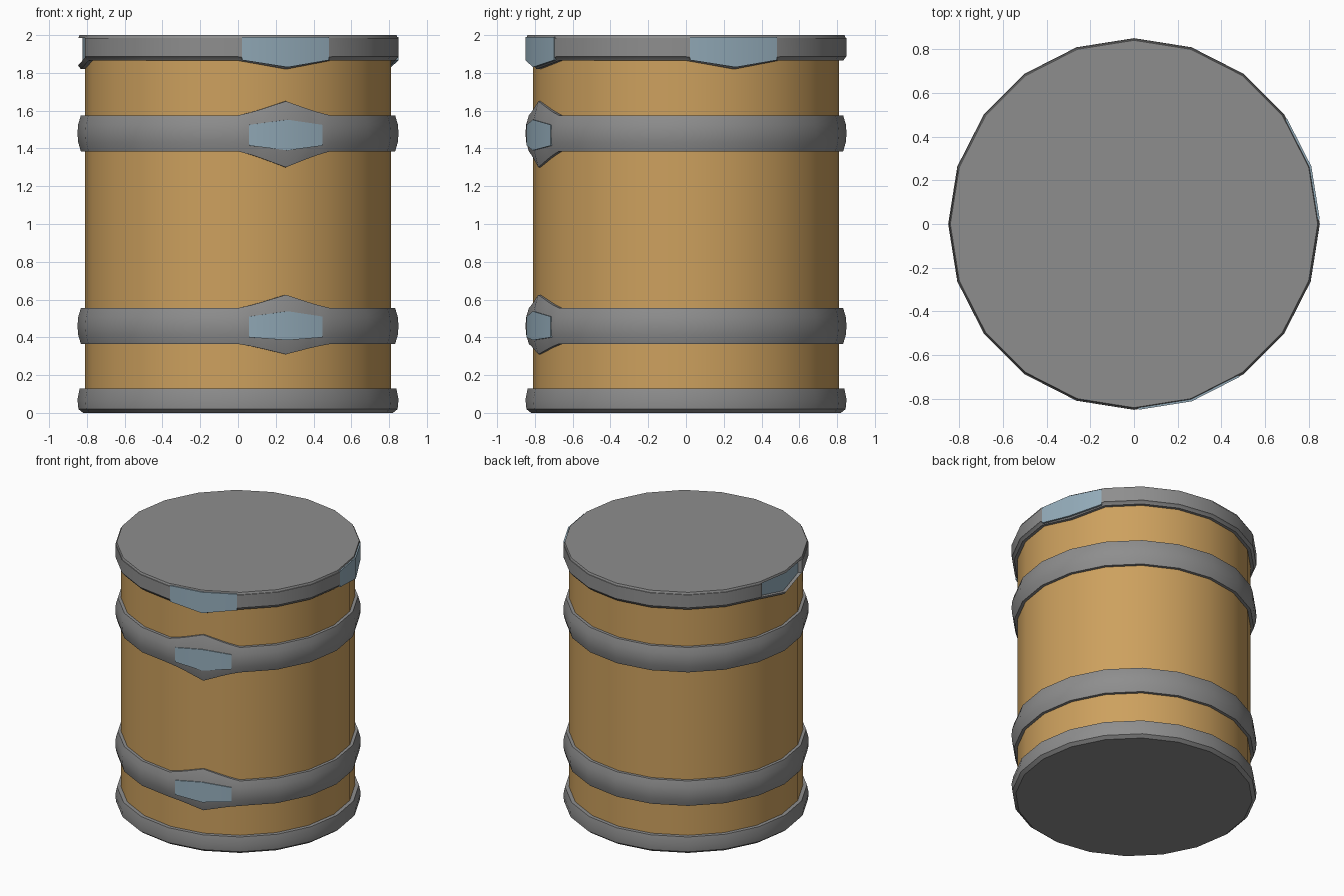
import bpy, bmesh, math

cube = bpy.data.objects.get("Cube")
if cube:
    bpy.data.objects.remove(cube, do_unlink=True)

SIDES = 20
STEP = 360 / SIDES
FRONT, SIDE_LEFT, SIDE_RIGHT = 288, 18, 180   # plate directions in degrees


def material(name, color):
    m = bpy.data.materials.new(name)
    m.use_nodes = True
    m.diffuse_color = (*color, 1)
    m.node_tree.nodes["Principled BSDF"].inputs["Base Color"].default_value = (*color, 1)
    return m


WOOD = material("warm wood", (0.61, 0.355, 0.112))
METAL = material("grey metal", (0.27, 0.27, 0.27))
BLUE = material("pale blue inlay", (0.30, 0.42, 0.50))


def point(angle, radius, z):
    """Point on a regular polygon whose corners lie at the given radius."""
    half = math.radians(STEP / 2)
    r = radius * math.cos(half) / math.cos(math.radians(angle % STEP) - half)
    a = math.radians(angle)
    return (r * math.cos(a), r * math.sin(a), z)


def near(angle, centre):
    """Unsigned angular distance in degrees."""
    return abs((angle - centre + 180) % 360 - 180)


def skin(name, mat, angles, profile, ring=True):
    """Sweep profile(angle) -> [(radius, z)] round the barrel and cap the ends."""
    bm = bmesh.new()
    cols = [[bm.verts.new(point(a, r, z)) for r, z in profile(a)] for a in angles]
    pairs = list(zip(cols, cols[1:]))
    if ring:
        pairs.append((cols[-1], cols[0]))
        for end in (0, -1):
            bm.faces.new([c[end] for c in cols])
    else:
        bm.faces.new(cols[0])
        bm.faces.new(cols[-1])
    for a, b in pairs:
        for i in range(len(a) - (1 if ring else 0)):
            j = (i + 1) % len(a)
            bm.faces.new((a[i], b[i], b[j], a[j]))
    bmesh.ops.recalc_face_normals(bm, faces=bm.faces)
    me = bpy.data.meshes.new(name)
    bm.to_mesh(me)
    bm.free()
    me.materials.append(mat)
    me.shade_smooth()
    me.set_sharp_from_angle(angle=math.radians(30))
    ob = bpy.data.objects.new(name, me)
    bpy.context.collection.objects.link(ob)
    return ob


def inlay(name, centre, width, low, high, low_mid, high_mid, outer=0.853):
    """Six-sided blue plate bent over one corner of the barrel."""
    def profile(a):
        mid = near(a, centre) < 1
        lo, hi = (low_mid, high_mid) if mid else (low, high)
        return [(outer - 0.03, lo), (outer, lo), (outer, hi), (outer - 0.03, hi)]
    skin(name, BLUE, [centre - width, centre, centre + width], profile, ring=False)


corners = [i * STEP for i in range(SIDES)]

# Wooden body
skin("barrel_body", WOOD, corners, lambda a: [(0.81, 0.03), (0.81, 1.97)])

# Bottom rim
skin("bottom_rim", METAL, corners, lambda a: [
    (0.82, 0), (0.845, 0.02), (0.85, 0.07), (0.838, 0.13), (0.80, 0.13)])


# Middle hoops, swelling round the front inlay
def hoop(name, low, high, drop, rise):
    angles = sorted(corners + [FRONT - 9, FRONT + 9, FRONT - 13, FRONT + 13])

    def profile(a):
        t = max(0, 1 - near(a, FRONT) / STEP)
        s = t ** 1.15
        lo, hi = low - drop * s, high + rise * s
        mid, q = (lo + hi) / 2, (hi - lo) / 4
        edge = 0.832 - 0.01 * s
        return [(0.80, lo), (edge, lo), (0.846, mid - q), (0.85, mid),
                (0.846, mid + q), (edge, hi), (0.80, hi)]
    skin(name, METAL, angles, profile)


hoop("upper_hoop", 1.385, 1.575, 0.085, 0.075)
hoop("lower_hoop", 0.365, 0.555, 0.055, 0.07)
inlay("upper_hoop_inlay", FRONT, 14, 1.415, 1.525, 1.39, 1.552)
inlay("lower_hoop_inlay", FRONT, 14, 0.40, 0.51, 0.385, 0.538)

# Lid rim: dips under each inlay, with a sunken pocket on the right side
POCKET = 16.6
pocket_cols = [SIDE_RIGHT + s * (POCKET + d) for s in (-1, 1) for d in (0, 0.05)]


def lid_profile(a):
    gap = min(near(a, c) for c in (FRONT, SIDE_LEFT, SIDE_RIGHT))
    lo = 1.865 - 0.045 * max(0, 1 - gap / STEP)
    sunk = near(a, SIDE_RIGHT) < POCKET + 0.01
    r = 0.81 if sunk else 0.849
    return [(0.80, lo), (0.832, lo), (0.847, lo + 0.02), (r, lo + 0.021),
            (r, 1.984), (0.845, 1.985), (0.84, 2.0)]


skin("lid_rim", METAL, sorted(corners + pocket_cols), lid_profile)
inlay("front_lid_inlay", FRONT, POCKET, 1.868, 1.99, 1.83, 1.99)
inlay("left_lid_inlay", SIDE_LEFT, POCKET, 1.868, 1.99, 1.83, 1.99)
inlay("right_lid_inlay", SIDE_RIGHT, POCKET, 1.882, 1.984, 1.841, 1.984, outer=0.822)
